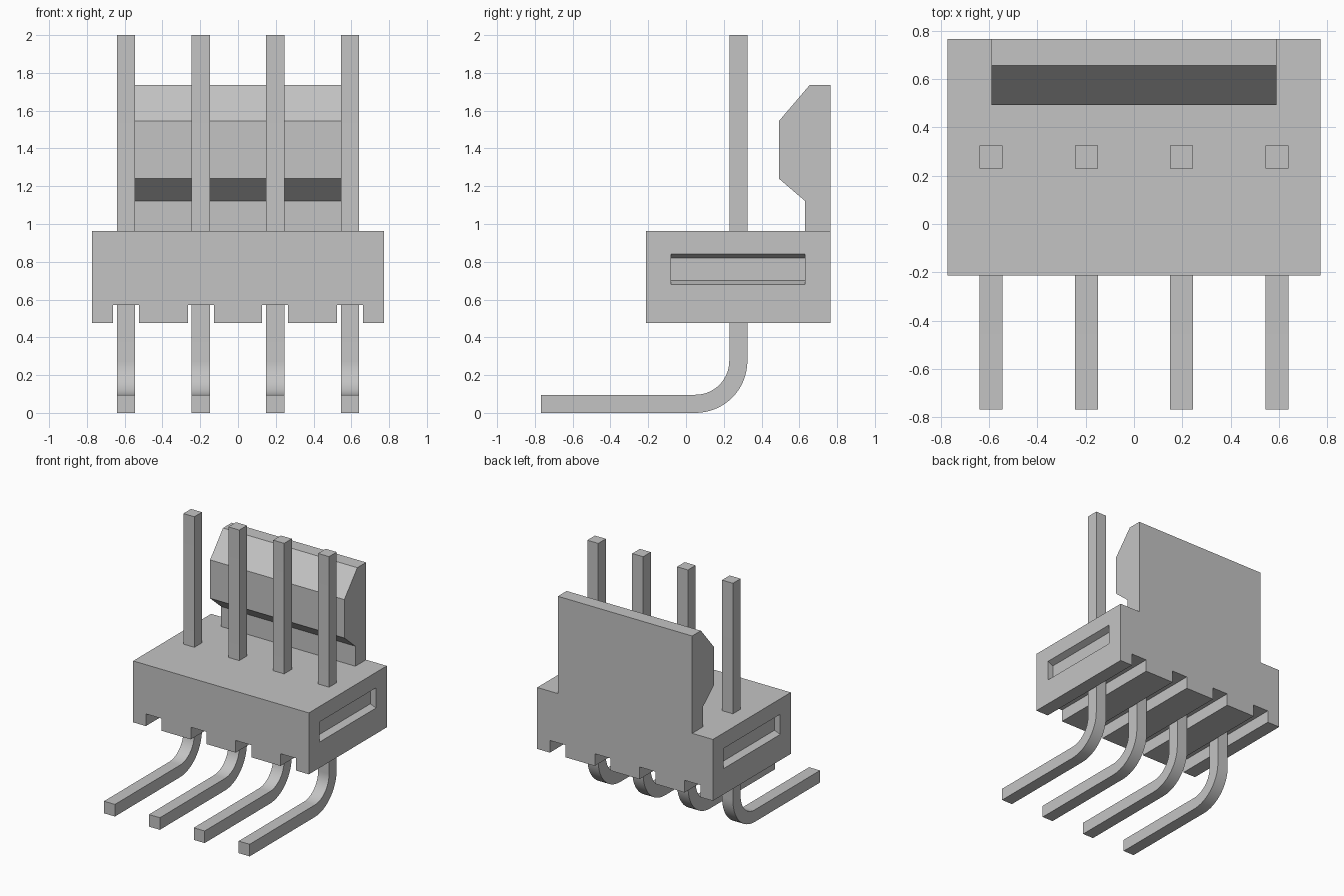
import bpy, bmesh, math
from mathutils import Vector

if "Cube" in bpy.data.objects:
    bpy.data.objects.remove(bpy.data.objects["Cube"], do_unlink=True)

grey = bpy.data.materials.new("light grey")
grey.use_nodes = True
COLOUR = (0.55, 0.55, 0.55, 1)
grey.diffuse_color = COLOUR
grey.node_tree.nodes["Principled BSDF"].inputs["Base Color"].default_value = COLOUR


def extrude_profile(name, points, axis, start, end):
    """Extrude a closed 2D outline along x (points are y, z) or y (points are x, z)."""
    place = (lambda a, b: (start, a, b)) if axis == "x" else (lambda a, b: (a, start, b))
    offset = Vector((end - start, 0, 0) if axis == "x" else (0, end - start, 0))
    bm = bmesh.new()
    face = bm.faces.new([bm.verts.new(place(a, b)) for a, b in points])
    result = bmesh.ops.extrude_face_region(bm, geom=[face])
    verts = [v for v in result["geom"] if isinstance(v, bmesh.types.BMVert)]
    bmesh.ops.translate(bm, verts=verts, vec=offset)
    bmesh.ops.recalc_face_normals(bm, faces=bm.faces[:])
    mesh = bpy.data.meshes.new(name)
    bm.to_mesh(mesh)
    bm.free()
    mesh.materials.append(grey)
    obj = bpy.data.objects.new(name, mesh)
    bpy.context.collection.objects.link(obj)
    return obj


def activate(obj):
    bpy.ops.object.select_all(action="DESELECT")
    obj.select_set(True)
    bpy.context.view_layer.objects.active = obj


PIN_X = [-0.592, -0.197, 0.197, 0.592]
PIN_HALF = 0.048
GROOVE_HALF = 0.069
HALF_WIDTH, BACK, FRONT = 0.772, 0.765, -0.213
BOTTOM, GROOVE_TOP, TOP = 0.475, 0.572, 0.963

# Housing block with a channel under each pin
outline = [(-HALF_WIDTH, TOP), (-HALF_WIDTH, BOTTOM)]
for x in PIN_X:
    l, r = x - GROOVE_HALF, x + GROOVE_HALF
    outline += [(l, BOTTOM), (l, GROOVE_TOP), (r, GROOVE_TOP), (r, BOTTOM)]
outline += [(HALF_WIDTH, BOTTOM), (HALF_WIDTH, TOP)]
housing = extrude_profile("housing", outline, "y", FRONT, BACK)

# Tapered slot recessed into each end of the housing
for side in (-1, 1):
    out, inner = HALF_WIDTH + 0.05, HALF_WIDTH - 0.05
    slot = [(side * out, 0.66), (side * HALF_WIDTH, 0.68), (side * inner, 0.70),
            (side * inner, 0.82), (side * HALF_WIDTH, 0.84), (side * out, 0.86)]
    cutter = extrude_profile("slot_cutter", slot, "y", -0.08, 0.63)
    cutter.hide_render = True
    cut = housing.modifiers.new("slot", "BOOLEAN")
    cut.operation = "DIFFERENCE"
    cut.solver = "EXACT"
    cut.object = cutter
    activate(housing)
    bpy.ops.object.modifier_apply(modifier=cut.name)
    bpy.data.objects.remove(cutter, do_unlink=True)

# Locking wall with hooked front
extrude_profile("locking_wall", [
    (BACK, TOP), (BACK, 1.736), (0.655, 1.736), (0.492, 1.545),
    (0.492, 1.24), (0.63, 1.122), (0.63, TOP)], "x", -0.59, 0.59)

# Bent square pins
CY, CZ, R_IN, R_OUT, STEPS = 0.05, 0.275, 0.179, 0.275, 16
angles = [-math.pi / 2 * i / STEPS for i in range(STEPS + 1)]


def arc(radius):
    return [(CY + radius * math.cos(a), CZ + radius * math.sin(a)) for a in angles]


side_outline = ([(CY + R_IN, 2.0), (CY + R_OUT, 2.0)] + arc(R_OUT)
                + [(-0.768, 0.0), (-0.768, CZ - R_IN)] + arc(R_IN)[::-1])
for i, x in enumerate(PIN_X):
    pin = extrude_profile(f"pin_{i + 1}", side_outline, "x", x - PIN_HALF, x + PIN_HALF)
    activate(pin)
    bpy.ops.object.shade_smooth_by_angle(angle=math.radians(30))
